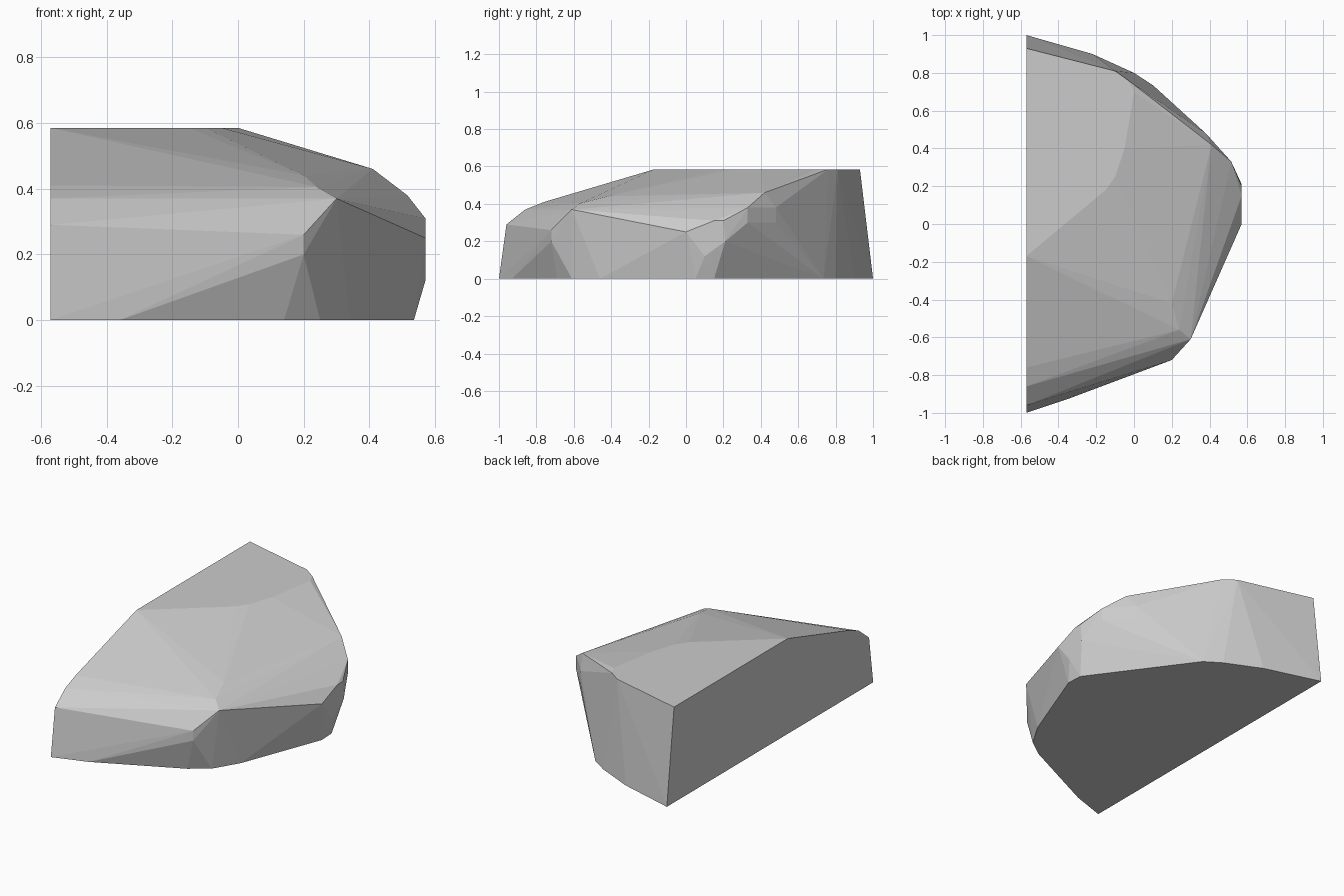
import bpy, bmesh

if "Cube" in bpy.data.objects:
    bpy.data.objects.remove(bpy.data.objects["Cube"])

# Key corners of the faceted stone, grouped by the facet or level they sit on
cut_side = [(1, 0), (.93, .585), (-.17, .585), (-.76, .41),
            (-.86, .37), (-.96, .29), (-1, 0)]                      # y, z
top = [(-.10, .81), (-.03, .76), (0, .70), (-.05, .40), (-.10, .25), (-.15, .18)]   # x, y
base = [(-.22, .90), (0, .80), (.10, .735), (.53, .15), (.535, .05),
        (.34, -.46), (.25, -.61), (.14, -.69), (-.36, -.93)]        # x, y
right_facet = [(0, .25), (.15, .31), (.20, .31), (.21, .20), (.10, .12)]   # y, z
shoulder = [(.41, .42, .46), (.38, .48, .38), (.38, .48, .30),
            (.515, .33, .38), (.515, .33, .30),
            (.30, -.61, .37), (.24, -.56, .405), (.20, -.42, .44),
            (.20, -.72, .26), (.20, -.72, .20)]

points = [(-.57, y, z) for y, z in cut_side]
points += [(x, y, .585) for x, y in top]
points += [(x, y, 0) for x, y in base]
points += [(.57, y, z) for y, z in right_facet]
points += shoulder

# Wrap the corners in a convex shell
bm = bmesh.new()
verts = [bm.verts.new(p) for p in points]
result = bmesh.ops.convex_hull(bm, input=verts)
loose = [v for v in bm.verts if not v.link_faces]
bmesh.ops.delete(bm, geom=loose, context='VERTS')
bmesh.ops.dissolve_limit(bm, angle_limit=.01, verts=bm.verts[:], edges=bm.edges[:])
bmesh.ops.recalc_face_normals(bm, faces=bm.faces[:])

mesh = bpy.data.meshes.new("rock")
bm.to_mesh(mesh)
bm.free()
rock = bpy.data.objects.new("rock", mesh)
bpy.context.collection.objects.link(rock)
